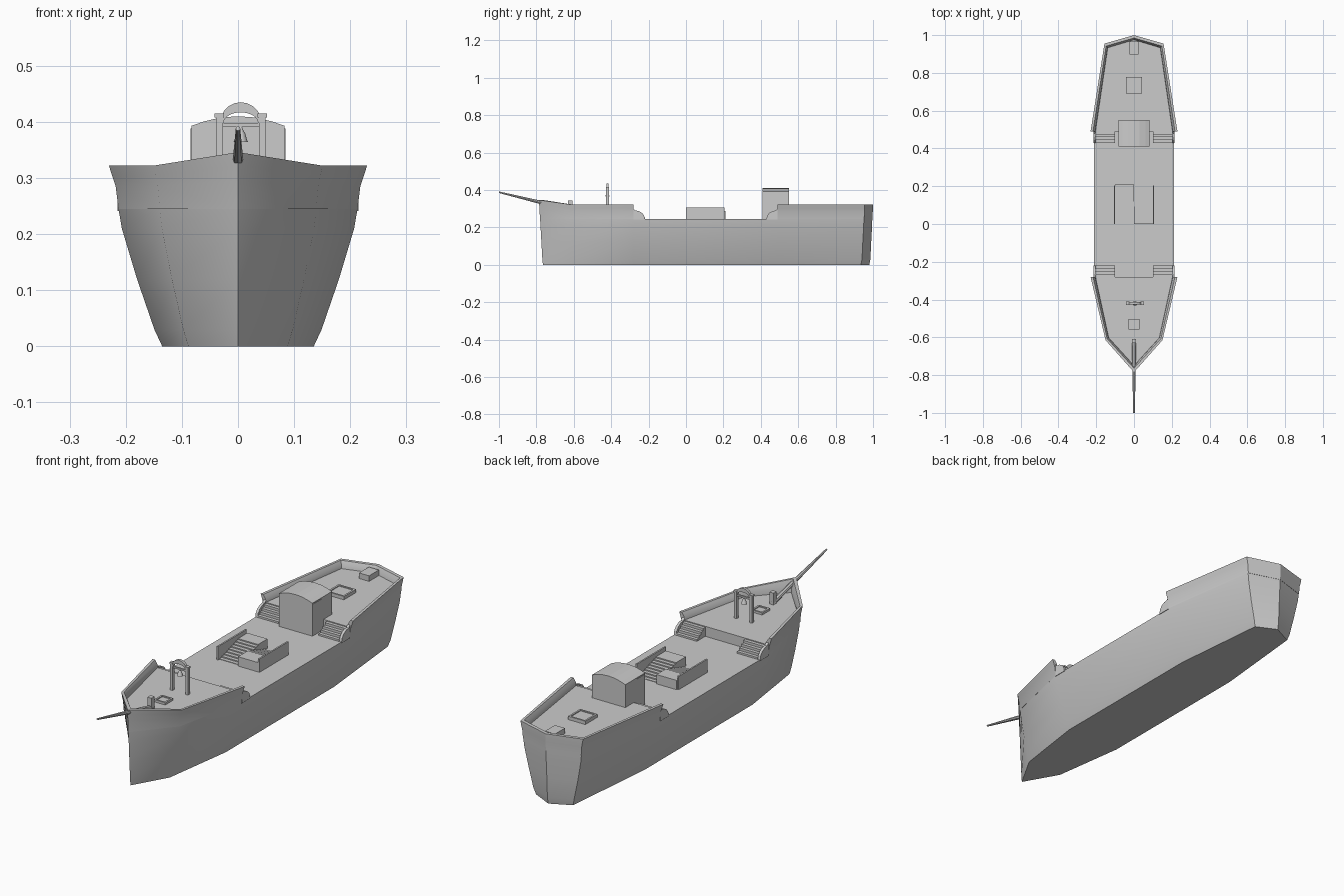
import bpy, math
from mathutils import Vector

if "Cube" in bpy.data.objects:
    bpy.data.objects.remove(bpy.data.objects["Cube"])

MAIN, RAISED = 0.245, 0.29   # deck heights

def mesh(name, verts, faces, smooth=None):
    me = bpy.data.meshes.new(name)
    me.from_pydata(verts, [], faces)
    ob = bpy.data.objects.new(name, me)
    bpy.context.collection.objects.link(ob)
    bpy.ops.object.select_all(action='DESELECT')
    ob.select_set(True)
    bpy.context.view_layer.objects.active = ob
    bpy.ops.object.mode_set(mode='EDIT')
    bpy.ops.mesh.select_all(action='SELECT')
    bpy.ops.mesh.normals_make_consistent(inside=False)
    bpy.ops.object.mode_set(mode='OBJECT')
    if smooth:
        bpy.ops.object.shade_smooth_by_angle(angle=math.radians(smooth))
    return ob

def prism(name, pts, axis, a, b):
    """Extrude a 2D profile along x (pts are y,z) or y (pts are x,z)."""
    n = len(pts)
    place = (lambda p, t: (t, p[0], p[1])) if axis == 'x' else (lambda p, t: (p[0], t, p[1]))
    verts = [place(p, t) for t in (a, b) for p in pts]
    faces = [(i, (i + 1) % n, n + (i + 1) % n, n + i) for i in range(n)]
    return mesh(name, verts, faces + [tuple(range(n)), tuple(range(n, 2 * n))])

def box(name, x0, x1, y0, y1, z0, z1):
    return prism(name, [(y0, z0), (y1, z0), (y1, z1), (y0, z1)], 'x', x0, x1)

def lathe(name, rings, sides, origin, direction=(0, 0, 1)):
    """Rings are (distance along direction, radius)."""
    q = Vector(direction).to_track_quat('Z', 'Y')
    verts = []
    for h, r in rings:
        for k in range(sides):
            t = 2 * math.pi * k / sides
            verts.append(Vector(origin) + q @ Vector((r * math.cos(t), r * math.sin(t), h)))
    faces = [(j * sides + i, j * sides + (i + 1) % sides, (j + 1) * sides + (i + 1) % sides, (j + 1) * sides + i)
             for j in range(len(rings) - 1) for i in range(sides)]
    faces += [tuple(range(sides)), tuple(range((len(rings) - 1) * sides, len(rings) * sides))]
    return mesh(name, verts, faces, 40)

# Hull: rings of the deck plan at rising levels (z, half width, bow y, stern y)
LEVELS = [(0, .135, -.765, .98), (.03, .149, -.768, .986), (.12, .18, -.773, .99),
          (.21, .207, -.778, .995), (MAIN, .213, -.78, .996)]
def half_plan(w, bow, stern):
    return [(0, bow), (.655 * w, -.61), (w, -.28), (w, .49), (.68 * w, stern - .045), (0, stern)]
verts = []
for z, w, bow, stern in LEVELS:
    h = half_plan(w, bow, stern)
    verts += [(x, y, z) for x, y in h] + [(-x, y, z) for x, y in h[-2:0:-1]]
N = 10
faces = [(j * N + i, j * N + (i + 1) % N, (j + 1) * N + (i + 1) % N, (j + 1) * N + i)
         for j in range(len(LEVELS) - 1) for i in range(N)]
faces += [tuple(range(N)), tuple(range(len(verts) - N, len(verts)))]
mesh("hull", verts, faces, 30)

# Raised decks with flared bulwarks: wall profile swept round each end
def raised_deck(name, prof, path):
    verts, m = [], len(prof)
    for sx, k in ((1, 0), (1, 1), (0, 2), (-1, 1), (-1, 0)):
        for p in prof:
            x, y, z = path(k, p)
            verts.append((sx * x, y, z))
    faces = [(i * m + j, (i + 1) * m + j, (i + 1) * m + j + 1, i * m + j + 1)
             for i in range(4) for j in range(m - 1)]
    faces.append(tuple(i * m + m - 1 for i in range(5)))              # deck
    faces.append((0, m - 1, 5 * m - 1, 4 * m))                        # riser
    faces += [tuple(range(m)), tuple(range(4 * m, 5 * m))]            # wall ends
    faces.append(tuple(i * m for i in range(5)))                      # underside
    return mesh(name, verts, faces, 30)

# (z, half width, end inset, rise at bow)
PROF = [(MAIN, .213, .004, 0), (.285, .218, .002, .01), (.303, .224, 0, .02), (.322, .23, 0, .024),
        (.322, .217, .022, .024), (.305, .206, .032, .01), (RAISED, .204, .036, 0)]
def fore(k, p):
    z, w, e, rise = p
    return [(w, -.28, z), (.655 * w, -.615 + e * .35, z), (0, -.785 + e, z + rise)][k]
def aft(k, p):
    z, w, e, rise = p
    return [(w, .49, z), (.68 * w, .955 - e * .6, z), (0, 1 - e * .7, z)][k]
raised_deck("fore_deck", PROF, fore)
raised_deck("aft_deck", PROF, aft)

# Deck stairs and the curved bulwark ends beside them
def stairs(name, x0, x1, y_low, y_high, z0, z1, n, y_end=None):
    dy, dz = (y_high - y_low) / n, (z1 - z0) / n
    pts = [(y_low, z0)]
    for i in range(n):
        pts += [(y_low + i * dy, z0 + (i + 1) * dz), (y_low + (i + 1) * dy, z0 + (i + 1) * dz)]
    if y_end is not None:
        pts[-1] = (y_end, z1)
    pts.append((pts[-1][0], z0))
    return prism(name, pts, 'x', x0, x1)

for s, side in ((1, "right"), (-1, "left")):
    for end, edge, d in (("fore", -.28, 1), ("aft", .49, -1)):
        stairs(f"{end}_stairs_{side}", s * .1, s * .203, edge + d * .06, edge, MAIN - .003, RAISED - .004, 4)
        curve = [(edge, MAIN - .004), (edge + d * .06, MAIN - .004)]
        curve += [(edge + d * (.01 + .05 * math.cos(t)), MAIN + .045 * math.sin(t))
                  for t in (0, .4, .8, 1.2, math.pi / 2)] + [(edge, .30)]
        prism(f"{end}_bulwark_end_{side}", curve, 'x', s * .203, s * .215)

# Central double stair between two side panels
stairs("centre_stair_left", -.1, 0, .01, .16, MAIN - .003, .287, 9, .21)
stairs("centre_stair_right", 0, .1, .2, .055, MAIN - .003, .287, 9, .0)
for s in (1, -1):
    box("stair_panel", s * .1, s * .107, 0, .205, MAIN - .003, .305)

# Cabin with cambered roof and side doors
half = [(.083, .393), (.06, .401), (.03, .408)]
roof = half + [(0, .41)] + [(-x, z) for x, z in half[::-1]]
prism("cabin", [(-.083, MAIN - .003), (.083, MAIN - .003)] + roof, 'y', .41, .55)
for s in (1, -1):
    box("cabin_door", s * .08, s * .0845, .418, .475, MAIN, .388)

# Hatches: coaming plus a slightly sunken lid
def hatch(name, y, r, h):
    for s in (1, -1):
        box(name + "_side", s * r, s * (r - .008), y - r, y + r, RAISED - .003, RAISED + h)
        box(name + "_end", -r + .008, r - .008, y + s * r, y + s * (r - .008), RAISED - .003, RAISED + h)
    box(name + "_lid", -r + .008, r - .008, y - r + .008, y + r - .008, RAISED - .003, RAISED + h - .004)
hatch("aft_hatch", .735, .043, .015)
hatch("fore_hatch", -.53, .028, .01)
box("stern_locker", -.025, .025, .897, .967, RAISED - .003, .315)

# Bell frame: posts, crossbar, arch and bell
BX, BY = .005, -.42
for s in (1, -1):
    box("bell_post", BX + s * .032, BX + s * .044, BY - .007, BY + .007, RAISED - .003, .41)
    box("bell_post_cap", BX + s * .030, BX + s * .047, BY - .009, BY + .009, .408, .415)
arc = [math.pi * i / 10 for i in range(11)]
prism("bell_arch", [(BX + .037 * math.cos(t), .398 + .037 * math.sin(t)) for t in arc] +
      [(BX + .031 * math.cos(t), .398 + .019 * math.sin(t)) for t in arc[::-1]], 'y', BY - .006, BY + .006)
box("bell_crossbar", BX - .034, BX + .034, BY - .004, BY + .004, .391, .398)
lathe("bell", [(0, .013), (.004, .011), (.015, .008), (.022, .004), (.028, .002)], 10, (BX, BY, .364))

# Bowsprit and its heel post
start, tip = Vector((0, -.61, .293)), Vector((0, -1, .388))
lathe("bowsprit", [(0, .011), (.18, .009), ((tip - start).length, .004)], 8, start, tip - start)
box("bowsprit_post", -.01, .01, -.63, -.608, RAISED - .003, .343)
